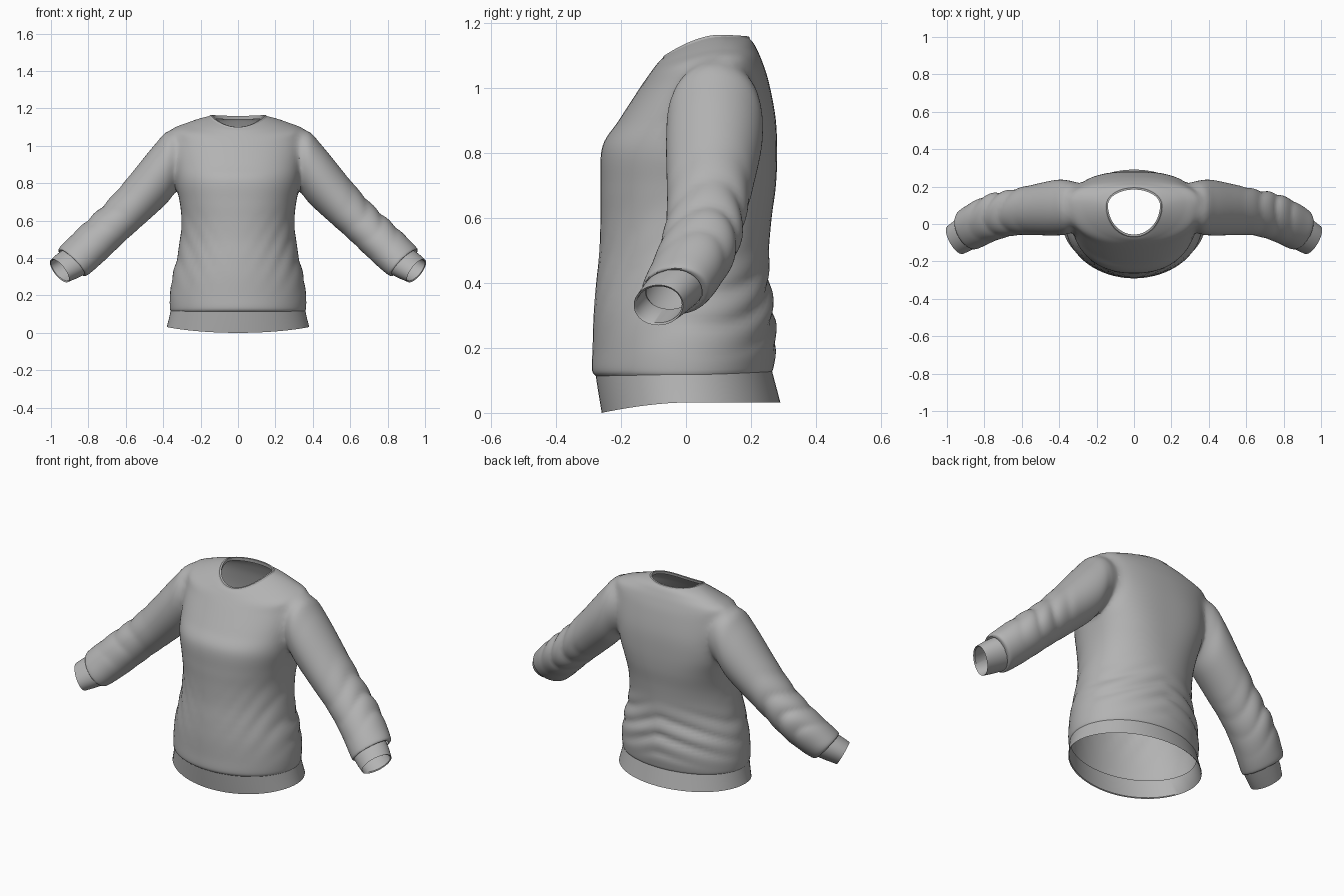
import bpy, bmesh, math
from mathutils import Vector

if "Cube" in bpy.data.objects:
    bpy.data.objects.remove(bpy.data.objects["Cube"])

SEG = 72
grey = bpy.data.materials.new("grey knit")
grey.diffuse_color = (0.45, 0.45, 0.45, 1)
grey.use_nodes = True
grey.node_tree.nodes["Principled BSDF"].inputs["Base Color"].default_value = grey.diffuse_color


def spline(keys, steps):
    """Catmull-Rom interpolation through rows of numbers."""
    out = []
    for i in range(len(keys) - 1):
        p = [keys[max(0, min(len(keys) - 1, i + k))] for k in (-1, 0, 1, 2)]
        for s in range(steps):
            t = s / steps
            out.append([0.5 * (2 * b + (c - a) * t + (2 * a - 5 * b + 4 * c - d) * t * t
                        + (3 * b - a - 3 * c + d) * t ** 3) for a, b, c, d in zip(*p)])
    return out + [list(keys[-1])]


def loft(name, rings, capped=False):
    """Skin a list of rings; caps get material index 1 so they can be opened later."""
    bm = bmesh.new()
    vs = [[bm.verts.new(p) for p in r] for r in rings]
    for a, b in zip(vs, vs[1:]):
        for i in range(SEG):
            j = (i + 1) % SEG
            bm.faces.new((a[i], a[j], b[j], b[i]))
    if capped:
        for r in (vs[0], vs[-1]):
            mid = bm.verts.new(sum((v.co for v in r), Vector()) / SEG)
            for i in range(SEG):
                bm.faces.new((r[i], r[(i + 1) % SEG], mid)).material_index = 1
    bmesh.ops.recalc_face_normals(bm, faces=bm.faces)
    me = bpy.data.meshes.new(name)
    bm.to_mesh(me)
    bm.free()
    me.materials.append(grey)
    if capped:
        me.materials.append(grey)
    ob = bpy.data.objects.new(name, me)
    bpy.context.collection.objects.link(ob)
    return ob


def smooth(ob, angle=40):
    bpy.ops.object.select_all(action='DESELECT')
    ob.select_set(True)
    bpy.context.view_layer.objects.active = ob
    bpy.ops.object.shade_smooth_by_angle(angle=math.radians(angle))


def bump(v, lo, hi):
    """Soft window that is 0 outside lo..hi."""
    return math.sin(math.pi * (v - lo) / (hi - lo)) ** 2 if lo < v < hi else 0


def crease(v):
    """Rounded bulge with a tighter valley, for cloth folds."""
    return abs(math.sin(v)) - 0.6


def spow(v, p):
    return math.copysign(abs(v) ** p, v)


def body_ring(key, folds=True):
    """key: z front, z side, z back, half width, y front, y back, y side"""
    zf, zs, zb, rx, yf, yb, yc = key
    pts = []
    for i in range(SEG):
        a = 2 * math.pi * (i + 0.5) / SEG
        c, s = math.cos(a), math.sin(a)
        z = zs + ((zb if s > 0 else zf) - zs) * abs(s) ** 1.7
        p = 1 - (0.25 if s > 0 else 0.12) * bump(zs, 0.4, 1.2)
        y = yc + ((yb - yc) if s > 0 else (yc - yf)) * spow(s, p)
        k = 1
        if folds:
            back = max(0, s + 0.25)
            k += 0.05 * back * bump(z, 0.13, 0.54) * crease(
                math.pi * (z + 0.10 * abs(c) + 0.035 * math.sin(2 * a + 0.6)) / 0.10)
            # slanted pulls on the sides and belly
            k += 0.025 * bump(z, 0.14, 0.72) * max(0, -s + 0.4) * abs(c) * crease(
                math.pi * (z - 0.55 * abs(c)) / 0.14)
        pts.append((rx * spow(c, p) * k, y * k, z))
    return pts


# Body, from the hem seam up to the neckline
body_keys = [
    (.112, .112, .122, .357, -.276, .262, 0),
    (.132, .132, .140, .364, -.290, .270, 0),
    (.20, .20, .20, .364, -.288, .277, 0),
    (.30, .30, .30, .350, -.285, .272, 0),
    (.40, .40, .40, .326, -.277, .258, 0),
    (.50, .50, .50, .310, -.267, .256, .01),
    (.60, .60, .60, .302, -.264, .264, .02),
    (.70, .70, .70, .312, -.264, .277, .03),
    (.82, .80, .80, .335, -.258, .281, .05),
    (.90, .91, .91, .352, -.208, .276, .08),
    (1.00, 1.02, 1.02, .366, -.143, .255, .105),
    (1.045, 1.085, 1.085, .362, -.112, .234, .115),
    (1.072, 1.122, 1.125, .275, -.092, .216, .118),
    (1.086, 1.146, 1.145, .205, -.080, .204, .115),
    (1.094, 1.160, 1.155, .150, -.070, .193, .105)]
sweater = loft("sweater_body", [body_ring(k) for k in spline(body_keys, 6)], True)

# Sleeves: top x, top z, bottom x, bottom z, y centre, y half depth, x skew
sleeve_keys = [
    (.25, 1.085, .27, .80, .10, .11, 0),
    (.365, 1.084, .33, .755, .090, .142, 0),
    (.45, 1.00, .39, .685, .087, .148, 0),
    (.60, .815, .50, .585, .073, .132, .01),
    (.71, .69, .585, .51, .060, .120, .015),
    (.80, .605, .67, .43, .042, .120, .02),
    (.88, .53, .745, .36, .010, .116, .025),
    (.95, .457, .812, .306, -.028, .107, .03),
    (.945, .440, .83, .312, -.036, .085, .03)]
cuff_keys = [
    (.922, .450, .822, .312, -.036, .088, .03),
    (.960, .424, .868, .290, -.060, .083, .033),
    (.992, .394, .917, .270, -.085, .076, .035),
    (.985, .390, .915, .278, -.083, .070, .035),
    (.932, .426, .842, .320, -.050, .075, .03)]


def sleeve_ring(key, side, folds=True):
    tx, tz, bx, bz, yc, hy, sk = key
    cx, cz = (tx + bx) / 2, (tz + bz) / 2
    pts = []
    for i in range(SEG):
        a = 2 * math.pi * i / SEG
        c, s = math.cos(a), math.sin(a)
        k = 1
        if folds:
            k += 0.10 * bump(cx, .50, .89) * (0.55 + 0.45 * math.sin(a + 0.8)) * crease(
                math.pi * (cx + 0.025 * math.sin(a * 2 + side)) / 0.08)
        x = cx + k * ((tx - bx) / 2 * c + sk * s)
        pts.append((side * x, yc + k * hy * s, cz + k * (tz - bz) / 2 * c))
    return pts


for side, word in ((1, "left"), (-1, "right")):
    sleeve = loft(word + "_sleeve", [sleeve_ring(k, side) for k in spline(sleeve_keys, 8)], True)
    # merge the sleeve into the body at the armhole
    mod = sweater.modifiers.new("join", 'BOOLEAN')
    mod.operation, mod.solver, mod.object = 'UNION', 'EXACT', sleeve
    bpy.context.view_layer.objects.active = sweater
    bpy.ops.object.modifier_apply(modifier=mod.name)
    bpy.data.objects.remove(sleeve)
    smooth(loft(word + "_cuff", [sleeve_ring(k, side, False) for k in cuff_keys]))

# Open the neck, hem and wrists, then soften the armhole joins
bm = bmesh.new()
bm.from_mesh(sweater.data)
bmesh.ops.delete(bm, geom=[f for f in bm.faces if f.material_index == 1], context='FACES')
bmesh.ops.remove_doubles(bm, verts=bm.verts, dist=0.004)
seam = [v.co.copy() for v in bm.verts if 0.26 < abs(v.co.x) < 0.41 and v.co.z > 0.7
        and any(e.is_manifold and e.calc_face_angle(0) > 0.3 for e in v.link_edges)]
for reach, rounds in ((0.045, 4), (0.025, 6)):
    near = [v for v in bm.verts if 0.24 < abs(v.co.x) < 0.46 and v.co.z > 0.66
            and any((v.co - s).length < reach for s in seam)]
    for _ in range(rounds):
        bmesh.ops.smooth_vert(bm, verts=near, factor=0.5,
                              use_axis_x=True, use_axis_y=True, use_axis_z=True)
bm.to_mesh(sweater.data)
bm.free()
while len(sweater.data.materials) > 1:
    sweater.data.materials.pop()
smooth(sweater, 50)

# Hem band with a thin turned-in edge
hem = [(.118, .120, .130, .360, -.279, .265, 0),
       (.060, .075, .085, .370, -.270, .277, 0),
       (.000, .032, .032, .381, -.260, .291, 0),
       (.004, .036, .036, .376, -.255, .286, 0),
       (.118, .120, .130, .355, -.273, .259, 0)]
smooth(loft("hem_band", [body_ring(k, False) for k in hem]))

# Neckband
neck = [(1.088, 1.153, 1.150, .160, -.075, .198, .105),
        (1.100, 1.165, 1.160, .148, -.068, .194, .10),
        (1.101, 1.165, 1.160, .139, -.056, .184, .10),
        (1.085, 1.147, 1.140, .140, -.060, .186, .10)]
smooth(loft("neckband", [body_ring(k, False) for k in neck]))
